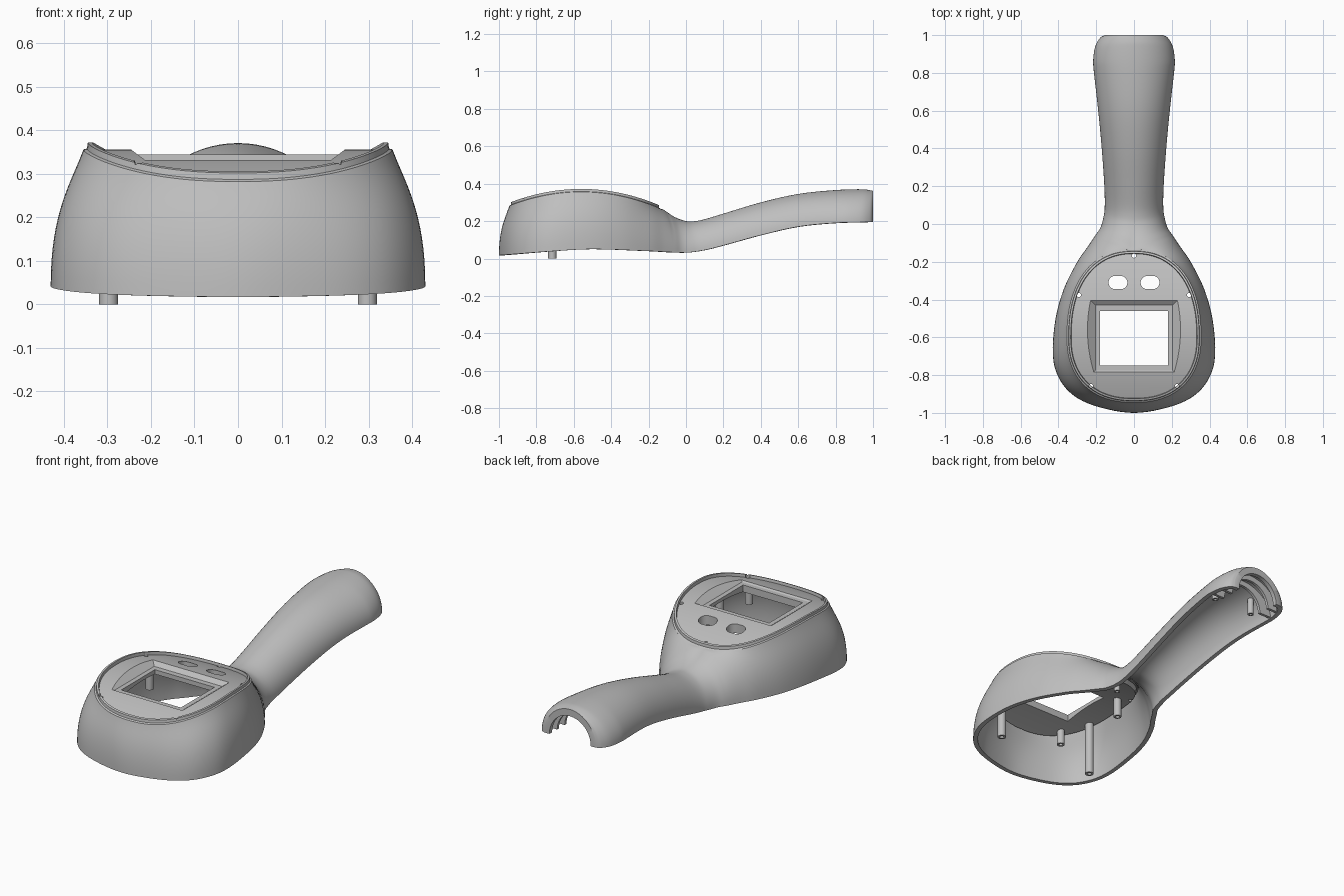
import bpy, bmesh, math

cube = bpy.data.objects.get("Cube")
if cube:
    bpy.data.objects.remove(cube, do_unlink=True)

GREY = (0.52, 0.52, 0.52, 1)
plastic = bpy.data.materials.new("grey_plastic")
plastic.use_nodes = True
plastic.diffuse_color = GREY
plastic.node_tree.nodes["Principled BSDF"].inputs["Base Color"].default_value = GREY


# ---------- helpers ----------
def smooth(keys, u):
    """Smooth curve through (u, value) keys."""
    n = len(keys) - 1
    k = next((i for i in range(n) if u <= keys[i + 1][0]), n - 1)

    def slope(i):
        a, b = keys[max(i - 1, 0)], keys[min(i + 1, n)]
        return (b[1] - a[1]) / (b[0] - a[0])

    (u0, v0), (u1, v1) = keys[k], keys[k + 1]
    h = u1 - u0
    t = min(max((u - u0) / h, 0), 1)
    s = t * t * (3 - 2 * t)
    return v0 + (v1 - v0) * s + h * t * (1 - t) * ((1 - t) * slope(k) - t * slope(k + 1))


def loft(name, rows, close_rows=False, close_ring=False, caps=False):
    """Quad surface through rows of points."""
    bm = bmesh.new()
    grid = [[bm.verts.new(p) for p in row] for row in rows]
    m, n = len(grid), len(grid[0])
    for i in range(m if close_rows else m - 1):
        for j in range(n if close_ring else n - 1):
            a, b = grid[i], grid[(i + 1) % m]
            k = (j + 1) % n
            bm.faces.new((a[j], b[j], b[k], a[k]))
    if caps:
        bm.faces.new(grid[0])
        bm.faces.new(grid[-1])
    if close_ring:
        bmesh.ops.recalc_face_normals(bm, faces=bm.faces)
    mesh = bpy.data.meshes.new(name)
    bm.to_mesh(mesh)
    bm.free()
    obj = bpy.data.objects.new(name, mesh)
    bpy.context.collection.objects.link(obj)
    return obj


def solidify(obj, thickness):
    mod = obj.modifiers.new("thickness", "SOLIDIFY")
    mod.thickness = thickness
    mod.offset = -1


def cut(obj, cutters):
    for c in cutters:
        mod = obj.modifiers.new("cut", "BOOLEAN")
        mod.operation = "DIFFERENCE"
        mod.solver = "EXACT"
        mod.object = c
        c.hide_render = True


def finish(obj):
    """Apply modifiers, colour the part and shade it."""
    bpy.context.view_layer.update()
    deps = bpy.context.evaluated_depsgraph_get()
    mesh = bpy.data.meshes.new_from_object(obj.evaluated_get(deps))
    obj.modifiers.clear()
    obj.data = mesh
    mesh.materials.clear()
    mesh.materials.append(plastic)
    for o in bpy.context.selected_objects:
        o.select_set(False)
    obj.select_set(True)
    bpy.context.view_layer.objects.active = obj
    bpy.ops.object.shade_smooth_by_angle(angle=math.radians(32))


def circle(x, y, z, r, n=20, stretch=0):
    """Flat ring; stretch pulls the halves apart into a pill."""
    ring = []
    for i in range(n):
        a = math.tau * (i + 0.5) / n
        ring.append((x + r * math.cos(a) + math.copysign(stretch, math.cos(a)),
                     y + r * math.sin(a), z))
    return ring


def rect(half, y0, y1, z):
    return [(-half, y0, z), (half, y0, z), (half, y1, z), (-half, y1, z)]


def arch(y):
    """Height of the domed top along the body."""
    return 0.372 - 0.5 * (y + 0.56) ** 2


def rim_point(deg, inset, dz):
    """Point on the egg-shaped outline of the top, from front (0) to rear (180)."""
    s, c = math.sin(math.radians(deg)), math.cos(math.radians(deg))
    power = 2 / 2.3
    x = math.copysign((0.355 - inset) * abs(s) ** power, s)
    y = -0.6 - math.copysign(((0.345 if c > 0 else 0.465) - inset) * abs(c) ** power, c)
    return x, y, arch(y) + dz


# ---------- body shell: head flowing into handle ----------
# lower edge x, y and the matching angle on the top outline
HEAD = [(-0.2, -0.965, -32), (0, -1, 0), (0.2, -0.965, 32), (0.33, -0.9, 55),
        (0.405, -0.8, 72), (0.43, -0.68, 88), (0.415, -0.5, 105), (0.37, -0.34, 125),
        (0.3, -0.2, 148), (0.245, -0.12, 165), (0.205, -0.06, 180)]
# lower edge x, y and the matching y on the ridge line
HANDLE = [(0.178, -0.02, -0.075), (0.163, 0.03, 0), (0.155, 0.09, 0.08),
          (0.158, 0.22, 0.22), (0.175, 0.45, 0.45), (0.195, 0.65, 0.65),
          (0.212, 0.8, 0.8), (0.216, 0.87, 0.87), (0.205, 0.94, 0.94),
          (0.18, 0.985, 0.985), (0.155, 1, 1)]
BOTTOM = [(-1, 0.017), (-0.7, 0.04), (-0.5, 0.05), (-0.2, 0.04), (0, 0.032), (0.1, 0.045),
          (0.2, 0.07), (0.4, 0.125), (0.6, 0.17), (0.8, 0.19), (1, 0.195)]
RIDGE = [(-0.135, 0.266), (-0.07, 0.225), (0, 0.2), (0.05, 0.2), (0.1, 0.21), (0.2, 0.24),
         (0.4, 0.3), (0.6, 0.345), (0.8, 0.366), (0.95, 0.37), (1, 0.362)]

edge_x = [(i - 1, k[0]) for i, k in enumerate(HEAD + HANDLE)]
edge_y = [(i - 1, k[1]) for i, k in enumerate(HEAD + HANDLE)]
angles = [(i - 1, k[2]) for i, k in enumerate(HEAD)]
last_head = len(HEAD) - 2
ridge_y = [(last_head, -0.135)] + [(last_head + 1 + i, k[2]) for i, k in enumerate(HANDLE)]


def rib_curve(p0, p3, blend, steps=16):
    """Wall curve from lower edge to top: leaning wall (0) to rounded handle (1)."""
    h = p3[2] - p0[2]
    pull = 0.36 + 0.19 * blend
    p1 = (p0[0], p0[1], p0[2] + 0.55 * h)
    p2 = (p3[0] + (p0[0] - p3[0]) * pull, p3[1] + (p0[1] - p3[1]) * pull,
          p3[2] - 0.24 * h * (1 - blend))
    pts = []
    for j in range(steps + 1):
        t = j / steps
        w = ((1 - t) ** 3, 3 * t * (1 - t) ** 2, 3 * t * t * (1 - t), t ** 3)
        pts.append(tuple(sum(a * p[d] for a, p in zip(w, (p0, p1, p2, p3))) for d in range(3)))
    return pts


columns = []
PER_KEY = 6
for i in range((last_head + len(HANDLE)) * PER_KEY + 1):
    u = i / PER_KEY
    x, y = smooth(edge_x, u), smooth(edge_y, u)
    low = (x, y, smooth(BOTTOM, y))
    if u <= last_head:
        deg = smooth(angles, u)
        t = min(max((deg - 130) / 50, 0), 1)
        columns.append(rib_curve(low, rim_point(deg, 0, -0.016), t * t * (3 - 2 * t)))
    else:
        top = smooth(ridge_y, u)
        columns.append(rib_curve(low, (0, top, smooth(RIDGE, top)), 1))
# end wall around the cable opening
columns.append(rib_curve((0.125, 1, 0.195), (0, 1, 0.325), 1))

shell = loft("body_shell", columns)
mirror = shell.modifiers.new("mirror", "MIRROR")
mirror.merge_threshold = 0.0005
solidify(shell, 0.024)
finish(shell)

# ---------- top panel, rim and openings ----------
panel = loft("top_panel", [[(x, y, z), (-x, y, z)] for x, y, z in
                           (rim_point(d, 0.02, -0.016) for d in range(3, 178, 3))])
solidify(panel, 0.05)
RIM = [(0, -0.016), (0.008, -0.014), (0.01, 0), (0.02, 0),
       (0.023, -0.016), (0.023, -0.045), (0.004, -0.045)]
rim = loft("top_rim", [[rim_point(d, *p) for p in RIM] for d in range(0, 360, 3)],
           close_rows=True, close_ring=True)

recess = loft("recess_cutter", [rect(0.205, -0.775, -0.43, 0.325),
                                rect(0.285, -0.865, -0.35, 0.385)], close_ring=True, caps=True)
window = loft("window_cutter", [rect(0.18, -0.75, -0.46, 0.1),
                                rect(0.18, -0.75, -0.46, 0.5)], close_ring=True, caps=True)
buttons = [loft("button_cutter", [circle(x, -0.31, z, 0.035, 28, 0.015) for z in (0.1, 0.5)],
                close_ring=True, caps=True) for x in (-0.085, 0.085)]
holes = [loft("screw_cutter", [circle(x, y, z, 0.011) for z in (0.1, 0.5)],
              close_ring=True, caps=True)
         for x, y in ((0, -0.168), (-0.292, -0.376), (0.292, -0.376),
                      (-0.228, -0.858), (0.228, -0.858))]
cut(panel, [recess, window] + buttons + holes)
cut(rim, holes)
finish(panel)
finish(rim)
for c in [recess, window] + buttons + holes:
    bpy.data.objects.remove(c, do_unlink=True)


# ---------- inner posts ----------
def post(name, x, y, r, z0, z1):
    loops = [circle(x, y, z, q) for z, q in
             ((z0, r), (z1, r), (z1, r * 0.5), (z0, r * 0.5))]
    finish(loft(name, loops, close_rows=True, close_ring=True))


for side, label in ((1, "left"), (-1, "right")):
    post(label + "_long_post", side * 0.297, -0.715, 0.022, 0, 0.325)
    post(label + "_front_post", side * 0.2, -0.83, 0.02, 0.19, 0.3)
    post(label + "_middle_post", side * 0.24, -0.42, 0.02, 0.19, 0.31)
    post(label + "_rear_post", side * 0.07, -0.22, 0.016, 0.19, 0.27)
    post(label + "_handle_post", side * 0.12, 0.8, 0.016, 0.22, 0.31)


# ---------- ribs inside the handle end ----------
def rib(name, y, thick, wide, tall, hole):
    rows = []
    for i in range(25):
        a = math.pi * i / 24
        c, s = math.cos(a), math.sin(a)
        rows.append([(c * w, yy, 0.197 + s * h) for w, h, yy in
                     ((wide, tall, y), (hole, hole, y),
                      (hole, hole, y + thick), (wide, tall, y + thick))])
    finish(loft(name, rows, close_ring=True, caps=True))


rib("inner_rib", 0.86, 0.015, 0.2, 0.158, 0.12)
rib("outer_rib", 0.925, 0.015, 0.192, 0.158, 0.12)
